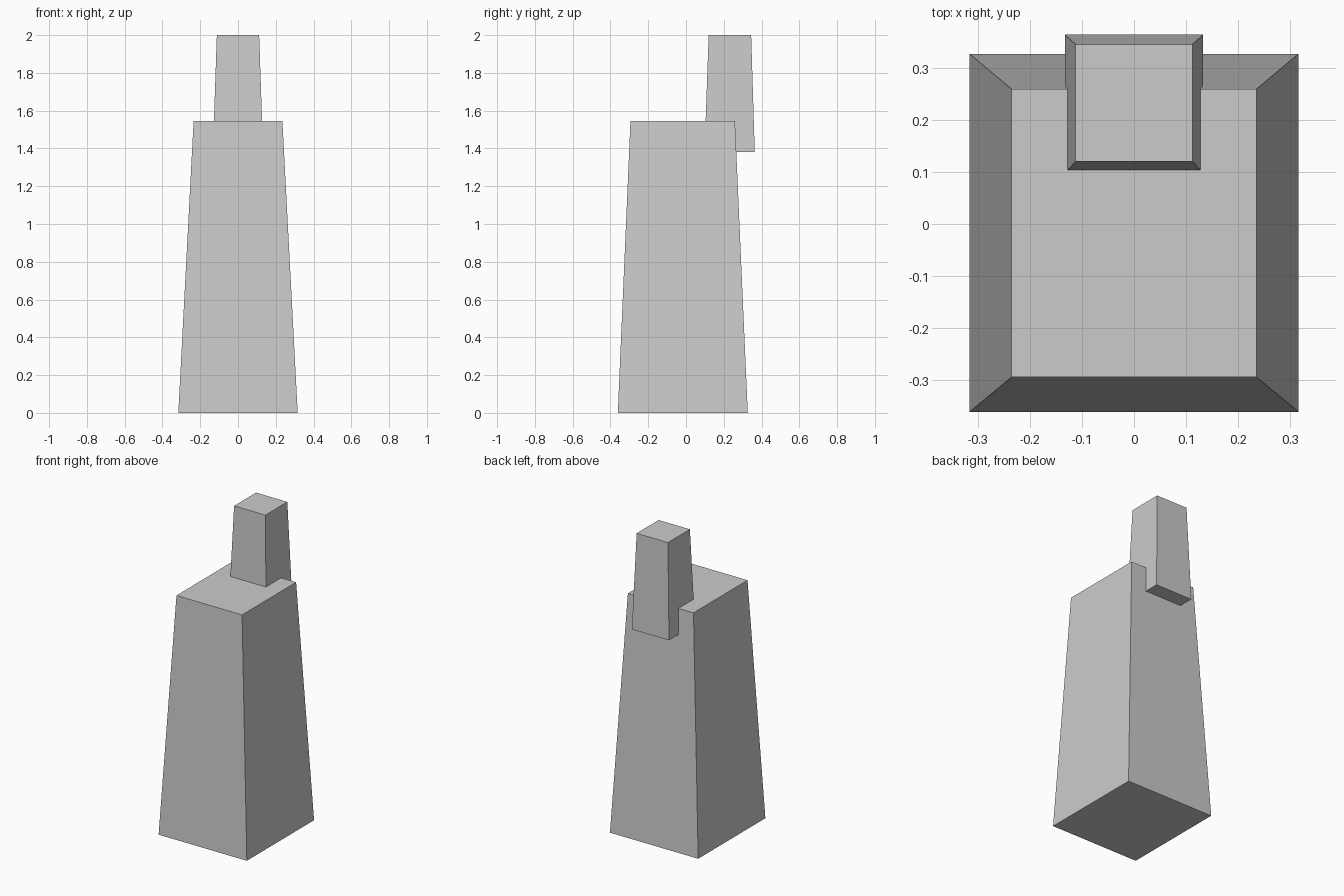
import bpy
import bmesh
from mathutils import Vector

# Remove the default cube
cube = bpy.data.objects.get("Cube")
if cube:
    bpy.data.objects.remove(cube, do_unlink=True)

# Single plain grey material
grey = bpy.data.materials.new("light grey")
grey.use_nodes = True
colour = (0.6, 0.6, 0.6, 1.0)
grey.diffuse_color = colour
grey.node_tree.nodes["Principled BSDF"].inputs["Base Color"].default_value = colour


def tapered_block(name, bottom, top):
    """Box between two levels, each given as (half width, front y, back y, z)."""
    bm = bmesh.new()
    bmesh.ops.create_cube(bm, size=2)
    for v in bm.verts:
        half, front, back, z = top if v.co.z > 0 else bottom
        v.co = Vector((half * v.co.x, back if v.co.y > 0 else front, z))
    bmesh.ops.recalc_face_normals(bm, faces=bm.faces)
    mesh = bpy.data.meshes.new(name)
    bm.to_mesh(mesh)
    bm.free()
    mesh.materials.append(grey)
    obj = bpy.data.objects.new(name, mesh)
    bpy.context.collection.objects.link(obj)
    return obj


# Tall tapering main body
tapered_block("tower_body", (0.316, -0.361, 0.327, 0), (0.235, -0.294, 0.259, 1.545))

# Narrow stack sunk into the rear top edge, overhanging the back
tapered_block("rear_stack", (0.133, 0.098, 0.364, 1.38), (0.112, 0.12, 0.345, 2))
